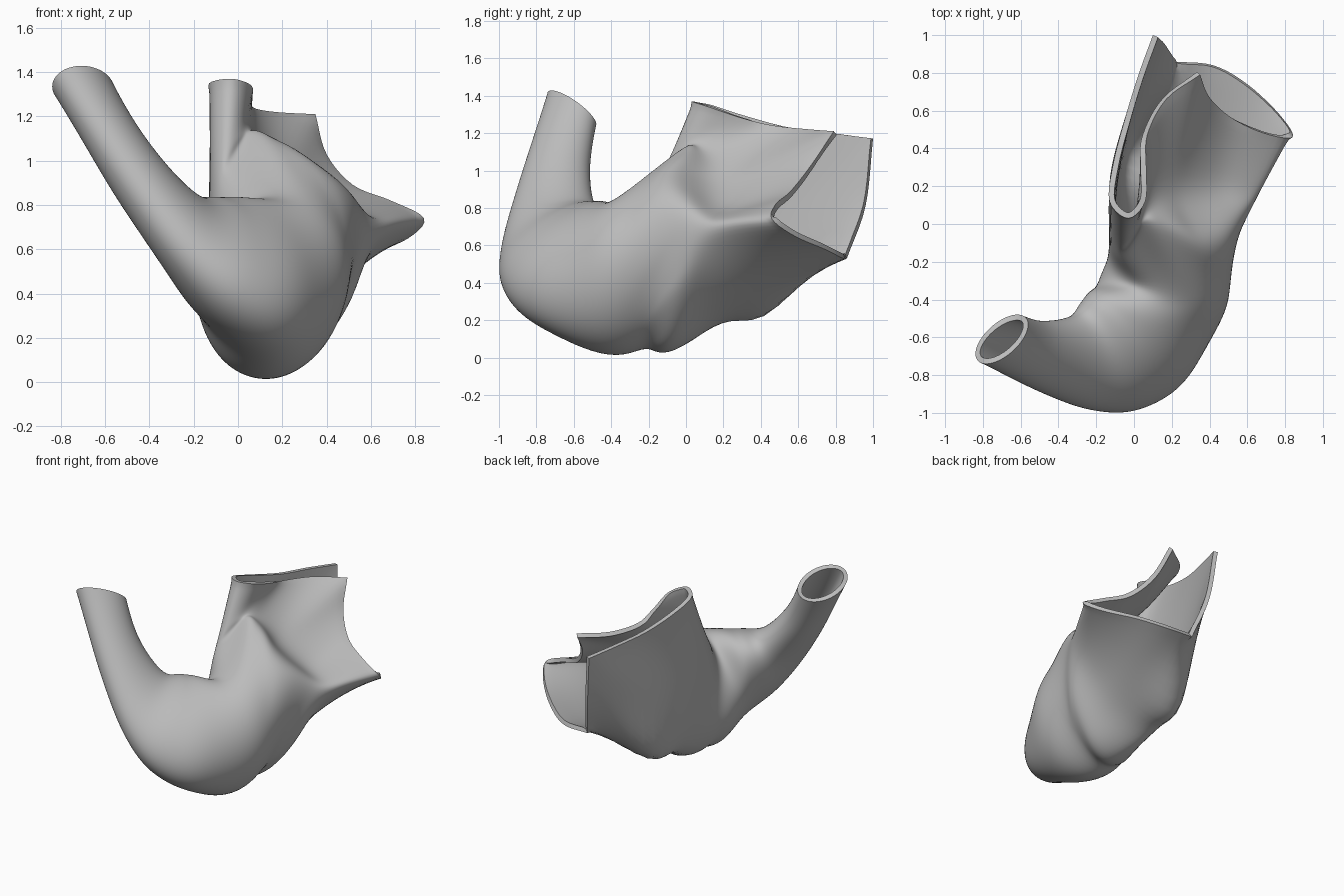
import bpy, bmesh, math
from mathutils import Vector as V

if "Cube" in bpy.data.objects:
    bpy.data.objects.remove(bpy.data.objects["Cube"])

AROUND, STEPS = 100, 10

# Tube sections: centre, half-axis to the inner bend, half-axis to the right
SECTIONS = [
    [(-.70, -.61, 1.33), (.13, .11, -.04), (.05, -.07, .09)],
    [(-.49, -.70, .98), (.03, .18, .05), (.09, -.05, .08)],
    [(-.27, -.735, .70), (.0, .23, .14), (.12, -.10, .07)],
    [(-.11, -.69, .57), (-.08, .27, .24), (.17, -.11, .12)],
    [(.03, -.58, .485), (-.17, .20, .31), (.21, -.11, .17)],
    [(.16, -.35, .43), (-.13, .02, .37), (.31, -.08, .20)],
]
# Belly: its upper edge is the ridge in front of the hollow side
BELLY = [
    (-.06, -.18, .91), (.02, -.08, 1.03), (.09, -.02, 1.12), (.18, -.04, 1.09), (.27, -.07, 1.05),
    (.36, -.11, .99), (.45, -.12, .92), (.52, -.09, .84), (.56, -.05, .73), (.56, -.04, .60),
    (.54, -.05, .47), (.50, -.07, .34), (.40, -.08, .19), (.28, -.09, .07), (.13, -.10, .02),
    (-.02, -.09, .08), (-.10, -.08, .24), (-.13, -.10, .42), (-.13, -.13, .60), (-.11, -.16, .78)]
# Throat: hollow above, flaring out to the right
THROAT = [
    (-.06, -.10, 1.05), (.01, -.03, 1.13), (.05, .06, 1.15), (.09, .14, 1.10), (.15, .19, 1.03),
    (.23, .21, .95), (.33, .20, .87), (.46, .20, .79), (.60, .18, .75), (.69, .20, .71),
    (.61, .20, .59), (.47, .20, .43), (.32, .20, .30), (.12, .22, .22), (-.05, .25, .25),
    (-.11, .28, .42), (-.13, .25, .60), (-.13, .17, .77), (-.13, .06, .92), (-.12, -.04, 1.01)]
# Rim: the folded open mouth
RIM = [
    (-.03, .03, 1.37), (.06, .12, 1.34), (.065, .30, 1.28), (.07, .47, 1.24), (.17, .66, 1.22),
    (.35, .79, 1.21), (.40, .67, 1.03), (.52, .56, .89), (.69, .48, .82), (.84, .46, .74),
    (.77, .58, .65), (.60, .74, .58), (.42, .84, .53), (.21, .86, .53), (.14, .96, .81),
    (.10, 1.0, 1.17), (.02, .78, 1.20), (-.05, .55, 1.23), (-.11, .32, 1.29), (-.13, .12, 1.35)]


def catmull(a, b, c, d, t):
    return .5 * (2 * b + (c - a) * t + (2 * a - 5 * b + 4 * c - d) * t * t
                 + (3 * b - a - 3 * c + d) * t ** 3)


def ellipse(c, u, v):
    angles = [2 * math.pi * i / AROUND for i in range(AROUND)]
    return [V(c) + V(u) * math.cos(a) + V(v) * math.sin(a) for a in angles]


def closed_curve(points, corners=()):
    """Smooth loop through the points, with sharp corners at the given indices."""
    p, n = [V(q) for q in points], len(points)
    k = AROUND // n
    out = []
    for i in range(n):
        b, c = p[i], p[(i + 1) % n]
        a = 2 * b - c if i in corners else p[i - 1]
        d = 2 * c - b if (i + 1) % n in corners else p[(i + 2) % n]
        out += [catmull(a, b, c, d, j / k) for j in range(k)]
    return out


# Loft smoothly through all the sections
keys = [ellipse(*s) for s in SECTIONS]
keys += [closed_curve(BELLY), closed_curve(THROAT), closed_curve(RIM, (5, 13, 15))]
rings = []
for s in range(len(keys) - 1):
    four = [keys[max(0, s - 1)], keys[s], keys[s + 1], keys[min(len(keys) - 1, s + 2)]]
    for j in range(STEPS):
        rings.append([catmull(*q, j / STEPS) for q in zip(*four)])
rings.append(keys[-1])

# Pull a small nub out of the lower back
nub = V((.01, .47, .36))
for ring in rings[:-1]:
    for p in ring:
        p += V((-.08, -.03, -.23)) * math.exp(-((p - nub).length / .17) ** 2)

bm = bmesh.new()
grid = [[bm.verts.new(p) for p in ring] for ring in rings]
for a, b in zip(grid, grid[1:]):
    for i in range(AROUND):
        j = (i + 1) % AROUND
        bm.faces.new((a[i], a[j], b[j], b[i]))
# Relax the skin a little, leaving both open ends in place
inner = [v for v in bm.verts if not v.is_boundary]
for _ in range(8):
    bmesh.ops.smooth_vert(bm, verts=inner, factor=.5, use_axis_x=True, use_axis_y=True, use_axis_z=True)
mesh = bpy.data.meshes.new("curved_shell")
bm.to_mesh(mesh)
bm.free()
shell = bpy.data.objects.new("curved_shell", mesh)
bpy.context.collection.objects.link(shell)

grey = bpy.data.materials.new("plain_grey")
grey.diffuse_color = (.5, .5, .5, 1)
grey.use_nodes = True
grey.node_tree.nodes["Principled BSDF"].inputs["Base Color"].default_value = grey.diffuse_color
mesh.materials.append(grey)

# Thin wall, smooth skin, crisp rims
wall = shell.modifiers.new("wall", 'SOLIDIFY')
wall.thickness, wall.offset = .03, -1
bpy.context.view_layer.objects.active = shell
shell.select_set(True)
bpy.ops.object.modifier_apply(modifier="wall")
bpy.ops.object.shade_smooth_by_angle(angle=math.radians(40))
